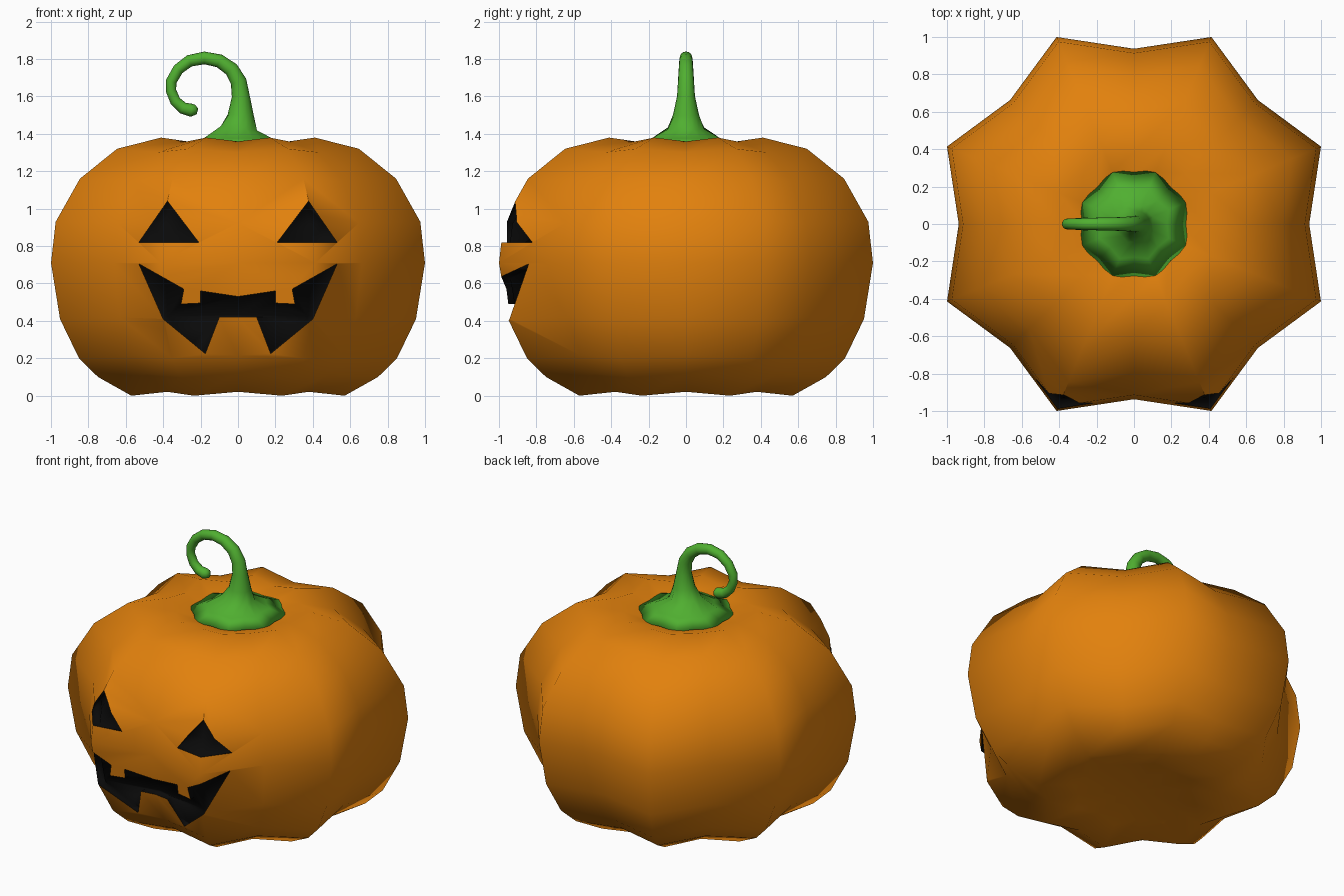
import bpy, bmesh, math
from mathutils import Vector

if "Cube" in bpy.data.objects:
    bpy.data.objects.remove(bpy.data.objects["Cube"])


def material(name, rgb):
    m = bpy.data.materials.new(name)
    m.diffuse_color = (*rgb, 1)
    m.use_nodes = True
    m.node_tree.nodes["Principled BSDF"].inputs["Base Color"].default_value = m.diffuse_color
    return m


orange = material("pumpkin orange", (0.76, 0.22, 0.004))
black = material("carved black", (0.003, 0.003, 0.003))
green = material("stem green", (0.08, 0.43, 0.03))


def finish(bm, name, mats, index=0):
    bmesh.ops.recalc_face_normals(bm, faces=bm.faces)
    for f in bm.faces:
        f.smooth = True
        f.material_index = index
    me = bpy.data.meshes.new(name)
    bm.to_mesh(me)
    bm.free()
    for m in mats:
        me.materials.append(m)
    ob = bpy.data.objects.new(name, me)
    bpy.context.collection.objects.link(ob)
    return ob


def loft(rings, start, end):
    """Skin closed rings and close both ends with a fan."""
    bm = bmesh.new()
    loops = [[bm.verts.new(p) for p in r] for r in rings]
    n = len(loops[0])
    for a, b in zip(loops, loops[1:]):
        for i in range(n):
            j = (i + 1) % n
            bm.faces.new((a[i], a[j], b[j], b[i]))
    for loop, tip in ((loops[0], start), (loops[-1], end)):
        c = bm.verts.new(tip)
        for i in range(n):
            bm.faces.new((loop[i], loop[(i + 1) % n], c))
    return bm


# Ribbed body: 16 sides, alternating ridge and valley
PROFILE = [(0.40, 0.04), (0.617, 0.0), (0.81, 0.10), (0.92, 0.20), (1.03, 0.41),
           (1.082, 0.71), (1.055, 0.93), (0.915, 1.16), (0.70, 1.32),
           (0.445, 1.38), (0.30, 1.34)]


def pumpkin(name, inset, index):
    k = 1 - inset
    rings = []
    for r, z in PROFILE:
        ring = []
        for i in range(16):
            a = i * math.tau / 16
            valley = i % 2 == 0
            rr = (r - inset) * (0.866 if valley else 1)
            zz = z + (0.7 - z) * 0.03 if valley else z
            ring.append((rr * math.cos(a), rr * math.sin(a), 0.7 + (zz - 0.7) * k))
        rings.append(ring)
    bm = loft(rings, (0, 0, 0.7 - 0.63 * k), (0, 0, 0.7 + 0.62 * k))
    return finish(bm, name, (orange, black), index)


body = pumpkin("pumpkin_body", 0, 0)
inner = pumpkin("inner_helper", 0.05, 1)

# Face cutters: two eyes and a toothed mouth, mirrored in x
eye = [(0.21, 0.82), (0.53, 0.82), (0.377, 1.04)]
half = [(0.20, 0.56), (0.20, 0.495), (0.305, 0.49), (0.29, 0.57), (0.53, 0.705),
        (0.40, 0.41), (0.175, 0.225), (0.10, 0.42)]


def mirror(pts):
    return [(-x, z) for x, z in reversed(pts)]


bm = bmesh.new()
for outline in (eye, mirror(eye), [(0, 0.53)] + half + mirror(half)):
    f = bm.faces.new([bm.verts.new((x, -1.2, z)) for x, z in outline])
    ext = bmesh.ops.extrude_face_region(bm, geom=[f], use_keep_orig=True)
    vs = [g for g in ext["geom"] if isinstance(g, bmesh.types.BMVert)]
    bmesh.ops.translate(bm, verts=vs, vec=(0, 0.7, 0))
cutter = finish(bm, "face_cutter", (orange, black), 1)


def subtract(ob, tool):
    mod = ob.modifiers.new("cut", "BOOLEAN")
    mod.operation = "DIFFERENCE"
    mod.solver = "EXACT"
    mod.object = tool
    bpy.context.view_layer.objects.active = ob
    bpy.ops.object.modifier_apply(modifier=mod.name)
    bpy.data.objects.remove(tool)


subtract(cutter, inner)
subtract(body, cutter)

# Keep carved borders crisp
bm = bmesh.new()
bm.from_mesh(body.data)
for e in bm.edges:
    if len({f.material_index for f in e.link_faces}) > 1:
        e.smooth = False
for f in bm.faces:
    f.smooth = True
bm.to_mesh(body.data)
bm.free()

# Curled stem: x, z, radius along the path, with a scalloped flared foot
PATH = [(0, 1.335, 0.312), (0, 1.375, 0.20), (0.005, 1.43, 0.105), (0.015, 1.5, 0.07),
        (0.015, 1.6, 0.048), (0.003, 1.68, 0.043), (-0.035, 1.745, 0.039),
        (-0.10, 1.79, 0.036), (-0.18, 1.806, 0.034), (-0.26, 1.79, 0.032),
        (-0.32, 1.745, 0.030), (-0.357, 1.68, 0.029), (-0.358, 1.63, 0.028),
        (-0.335, 1.575, 0.029), (-0.295, 1.538, 0.032), (-0.25, 1.526, 0.035),
        (-0.225, 1.53, 0.026)]
rings = []
for i, (x, z, r) in enumerate(PATH):
    a, b = PATH[max(i - 1, 0)], PATH[min(i + 1, len(PATH) - 1)]
    t = Vector((b[0] - a[0], 0, b[1] - a[1])).normalized()
    if i < 2:
        t = Vector((0, 0, 1))
    side = Vector((t.z, 0, -t.x))
    ring = []
    for j in range(16):
        ang = j * math.tau / 16
        rr = r * (0.89 if j % 2 == 0 and i < 3 else 1)
        ring.append(Vector((x, 0, z)) + side * rr * math.cos(ang)
                    + Vector((0, 1, 0)) * rr * math.sin(ang))
    rings.append(ring)
stem = finish(loft(rings, (0, 0, 1.325), (-0.213, 0, 1.534)), "stem", (green,))
